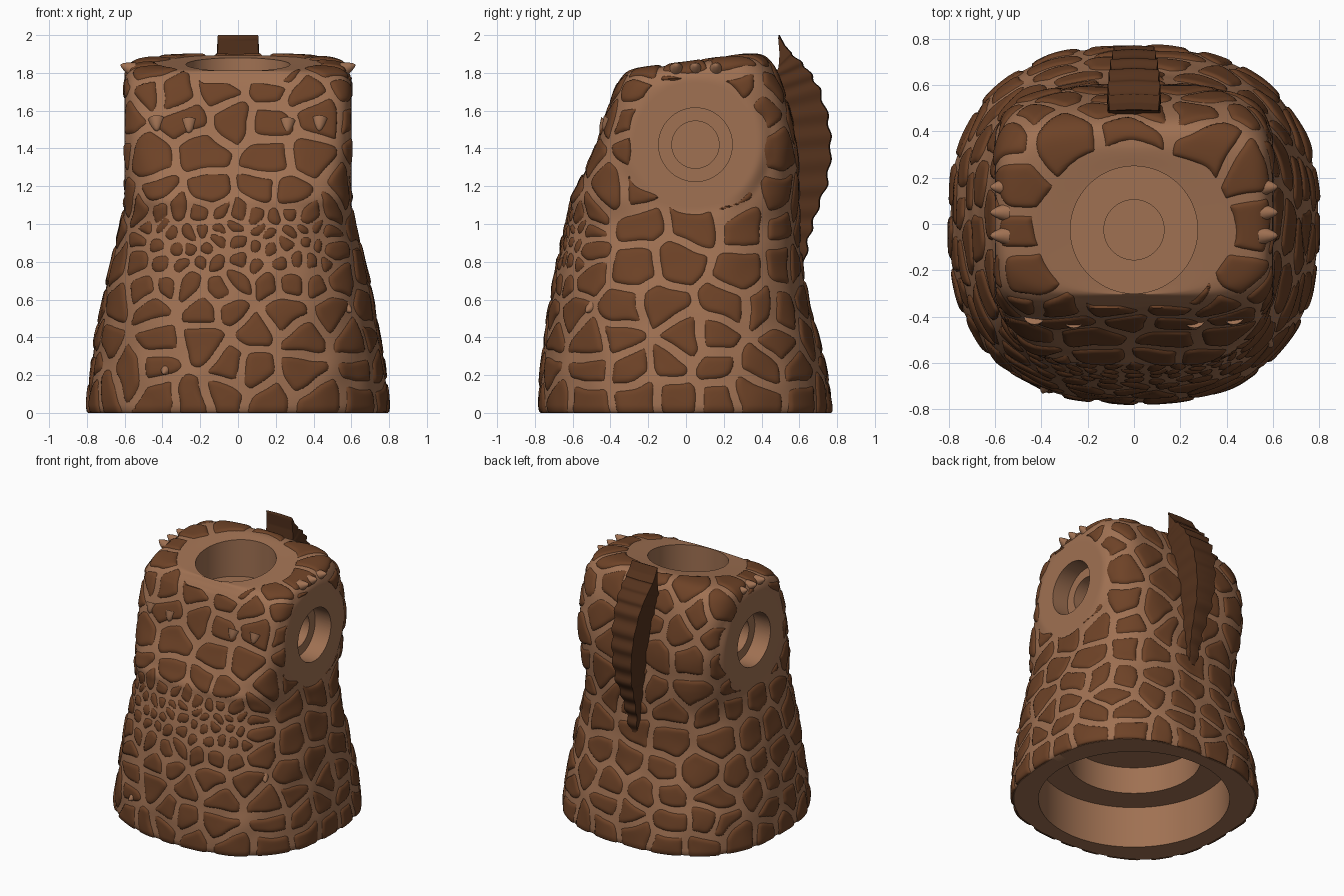
import bpy, bmesh, math, random
from mathutils import Vector, noise, kdtree

if "Cube" in bpy.data.objects:
    bpy.data.objects.remove(bpy.data.objects["Cube"])

random.seed(11)
SEG = 320


def material(name, col):
    m = bpy.data.materials.new(name)
    m.diffuse_color = (*col, 1)
    m.use_nodes = True
    m.node_tree.nodes["Principled BSDF"].inputs["Base Color"].default_value = m.diffuse_color
    return m


TAN = material("tan", (0.35, 0.165, 0.085))
BROWN = material("brown", (0.155, 0.055, 0.02))
DARK = material("dark_brown", (0.09, 0.032, 0.012))


def make_object(name, verts, faces, mat=None, fix=True):
    me = bpy.data.meshes.new(name)
    me.from_pydata(verts, [], faces)
    if fix:
        bm = bmesh.new()
        bm.from_mesh(me)
        bmesh.ops.recalc_face_normals(bm, faces=bm.faces)
        bm.to_mesh(me)
        bm.free()
    me.update()
    ob = bpy.data.objects.new(name, me)
    bpy.context.collection.objects.link(ob)
    if mat:
        me.materials.append(mat)
    return ob


def loft_faces(rows, n):
    return [(r * n + i, r * n + (i + 1) % n, (r + 1) * n + (i + 1) % n, (r + 1) * n + i)
            for r in range(rows - 1) for i in range(n)]


def loft(name, rings, mat=None):
    n = len(rings[0])
    faces = loft_faces(len(rings), n)
    faces += [tuple(range(n)), tuple(range((len(rings) - 1) * n, len(rings) * n))]
    return make_object(name, [p for r in rings for p in r], faces, mat)


def smooth(ob, angle=40):
    bpy.ops.object.select_all(action='DESELECT')
    ob.select_set(True)
    bpy.context.view_layer.objects.active = ob
    bpy.ops.object.shade_smooth_by_angle(angle=math.radians(angle))


def step(a, b, x):
    t = max(0, min(1, (x - a) / (b - a)))
    return t * t * (3 - 2 * t)


def neck_dist(p):
    return (math.hypot(p.x / .43, (p.y + .02) / .36) - 1) * .4 if p.z > 1.74 else 1


def arm_dist(p):
    return math.hypot(p.y - .05, p.z - 1.42) if abs(p.x) > .35 else 9


# Body cross-sections: z front, z back, half width, front depth, back depth, squareness
KEYS = [(0, 0, .775, .745, .75, 2.45), (.035, .035, .788, .758, .758, 2.45),
        (.2, .2, .77, .755, .735, 2.5), (.4, .4, .74, .735, .69, 2.5),
        (.6, .6, .705, .705, .635, 2.6), (.8, .8, .66, .67, .60, 2.7),
        (1.0, 1.0, .612, .625, .59, 3.0), (1.2, 1.2, .592, .56, .585, 4.2),
        (1.4, 1.42, .59, .47, .57, 5.5), (1.6, 1.64, .592, .405, .525, 5.8),
        (1.73, 1.78, .59, .358, .48, 5), (1.79, 1.872, .56, .32, .42, 4),
        (1.81, 1.893, .47, .305, .34, 3), (1.81, 1.88, .275, .3, .25, 2)]


def ring(k, organic=False):
    zf, zb, a, f, b, n = k
    if organic:
        f += .014 * math.exp(-((zf - 1.13) / .045) ** 2)
    pts = []
    for i in range(SEG):
        t = 2 * math.pi * i / SEG
        s, c = math.sin(t), -math.cos(t)
        r = (abs(s) ** n + abs(c) ** n) ** (-1 / n)
        y = r * c * (f if c < 0 else b)
        p = Vector((a * r * s, y, zf + (zb - zf) * (y + f) / (f + b)))
        if organic:
            w = min(1, max(0, neck_dist(p) * 5))
            q = 1 + w * (.009 + .013 * noise.noise(p * 6))
            p.x *= q
            p.y *= q
            flat = 1 - step(.33, .41, arm_dist(p))
            p.x += (math.copysign(.6, p.x) - p.x) * flat
        pts.append(p)
    return pts


def disc(r, z, cy=0, tilt=0):
    return [p + Vector((0, cy, 0)) for p in ring((z - tilt, z + tilt, r, r, r, 2))]


# Outer skin rows, Catmull-Rom through the cross-sections
outer = []
for i in range(len(KEYS) - 1):
    k0, k1, k2, k3 = (KEYS[max(0, min(len(KEYS) - 1, i + d))] for d in (-1, 0, 1, 2))
    size = max(math.hypot(k2[1] - k1[1], k2[4] - k1[4]), abs(k2[2] - k1[2]))
    m = max(2, round(size / .012))
    for j in range(m):
        t = j / m
        outer.append(ring([.5 * (2 * b + (c - a) * t + (2 * a - 5 * b + 4 * c - d) * t * t
                                 + (3 * b - a - 3 * c + d) * t ** 3)
                           for a, b, c, d in zip(k0, k1, k2, k3)], True))
outer.append(disc(.275, 1.845, -.025, .035))

# Body: stepped base cavity, outer skin and stepped neck socket in one loft
cavity = [disc(.455, .51), disc(.455, .31), disc(.65, .31), disc(.65, 0)]
socket = [disc(.275, 1.60, -.025), disc(.13, 1.60, -.025), disc(.13, 1.48, -.025)]
body = loft("body", cavity + outer + socket, TAN)
base = len(cavity) * SEG
normals = [v.normal.copy() for v in body.data.vertices[base:base + len(outer) * SEG]]

# Arm sockets cut into both sides
for side in (-1, 1):
    rings = [[(side * x, .05 + r * math.cos(a * math.pi / 32), 1.42 + r * math.sin(a * math.pi / 32))
              for a in range(64)]
             for x, r in ((.72, .195), (.47, .195), (.47, .125), (.32, .125))]
    cutter = loft("arm_cutter", rings)
    cutter.hide_render = True
    mod = body.modifiers.new("arm_socket", 'BOOLEAN')
    mod.object, mod.operation, mod.solver = cutter, 'DIFFERENCE', 'EXACT'
    bpy.context.view_layer.objects.active = body
    bpy.ops.object.modifier_apply(modifier=mod.name)
    bpy.data.objects.remove(cutter)
smooth(body)

# Spot centres: height, count, angle range around the body from the front
F, P = .85, math.pi
ROWS = [(.09, 21, -P, P), (.24, 19, -P, P), (.40, 18, -P, P), (.56, 18, -P, P),
        (.70, 9, -F, F), (.79, 11, -F, F), (.88, 13, -F, F), (.97, 13, -F, F), (1.04, 11, -F, F),
        (.77, 11, F + .1, 2 * P - F - .1), (1.0, 11, F + .1, 2 * P - F - .1),
        (1.15, 17, -P, P), (1.37, 14, -P, P),
        (1.56, 18, -P, P), (1.70, 18, -P, P), (1.797, 11, -P, P)]
seeds = []
for z, n, a0, a1 in ROWS:
    jit = .32 * (a1 - a0) / n
    off = random.random()
    for i in range(n):
        ang = a0 + (i + (off if a1 == P else .5)) * (a1 - a0) / n + random.uniform(-jit, jit)
        zz = z + random.uniform(-1, 1) * (.03 if z < 1.75 else .004)
        r = min(range(len(outer)), key=lambda q: abs(outer[q][0].z - zz))
        seeds.append(outer[r][round(ang / (2 * P) * SEG) % SEG])
tree = kdtree.KDTree(len(seeds))
for i, s in enumerate(seeds):
    tree.insert(s, i)
tree.balance()
SHARP = 130


def spot_field(p):
    """Signed distance to the rounded edge of the nearest spot."""
    wob = noise.noise_vector(p * 6) * .03
    q = p + wob
    near = tree.find_n(q, 6)
    c0, _, d0 = near[0]
    total, small = 0, 1
    for c, _, d in near[1:]:
        gap = (c - c0).length
        if gap > 1e-4:
            small = min(small, gap)
            total += math.exp(-SHARP * (d * d - d0 * d0) / (2 * gap))
    edge = -math.log(total + 1e-12) / SHARP - min(.023, .16 * small)
    return min(edge, arm_dist(p) - .37 + wob.y * 2, neck_dist(p) + wob.x)


# Raised spots: skin copy that rises out of the body inside each spot
flat = [p for r in outer for p in r]
field = [spot_field(p) for p in flat]
verts = []
for p, nrm, s in zip(flat, normals, field):
    h = .012 * (1 - math.exp(-s / .008)) if s > 0 else max(-.02, s * 1.4)
    v = p + nrm * h
    v.z = max(0, v.z)
    verts.append(v)
kept = [f for f in loft_faces(len(outer), SEG) if max(field[i] for i in f) > 0]
used = sorted({i for f in kept for i in f})
remap = {v: i for i, v in enumerate(used)}
a, b, c = (verts[i] for i in kept[0][:3])
flip = (b - a).cross(c - b).dot(normals[kept[0][0]]) < 0
faces = [tuple(remap[i] for i in (reversed(f) if flip else f)) for f in kept]
spots = make_object("spots", [verts[i] for i in used], faces, BROWN, fix=False)
smooth(spots, 60)

# Mane: outer y, z, inner y, z, half width
MANE = [(.49, 2.0, .488, 1.985, .105), (.52, 1.945, .495, 1.90, .108), (.56, 1.90, .49, 1.83, .112),
        (.64, 1.82, .45, 1.75, .108), (.70, 1.72, .46, 1.65, .1), (.75, 1.56, .49, 1.53, .09),
        (.765, 1.40, .52, 1.38, .08), (.745, 1.22, .54, 1.20, .068), (.685, 1.06, .55, 1.05, .052),
        (.645, .92, .55, .92, .042), (.62, .77, .56, .78, .028)]
rings = []
for i in range(len(MANE) - 1):
    for j in range(10):
        t = j / 10
        yo, zo, yi, zi, w = (a + (b - a) * t for a, b in zip(MANE[i], MANE[i + 1]))
        tooth = .008 * math.sin((i + t) * 2 * P * 1.3) if i > 1 else 0
        yo += tooth
        w += tooth * .4
        rings.append([(-w, yi, zi), (-w * 1.03, (yi + yo) / 2, (zi + zo) / 2), (-w, yo, zo),
                      (0, yo + .006, zo), (w, yo, zo), (w * 1.03, (yi + yo) / 2, (zi + zo) / 2), (w, yi, zi)])
mane = loft("mane", rings, DARK)
smooth(mane, 45)


# Small pointed tufts on chest, shoulders and hem
def tuft(name, pos, direction, r, length, mat):
    q = Vector(direction).normalized().to_track_quat('Z', 'Y')
    rings = [[Vector(pos) + q @ Vector((r * k * math.cos(a * P / 8), r * k * math.sin(a * P / 8), length * h))
              for a in range(16)] for k, h in ((1.3, -.5), (1, 0), (.75, .4), (.4, .8), (.08, 1))]
    smooth(loft(name, rings, mat), 50)


for sx in (-1, 1):
    for x, y, z in ((.26, -.425, 1.52), (.43, -.41, 1.53)):
        tuft("chest_tuft", (sx * x, y, z), (0, -.6, -.8), .036, .045, TAN)
    for y in (-.05, .05, .16):
        tuft("shoulder_tuft", (sx * .575, y, 1.825), (sx, 0, .4), .032, .05, TAN)
tuft("hem_tuft", (.57, -.50, .56), (.6, -.6, -.5), .03, .05, TAN)
tuft("hem_tuft", (-.38, -.69, .23), (-.3, -.8, -.4), .03, .05, TAN)
